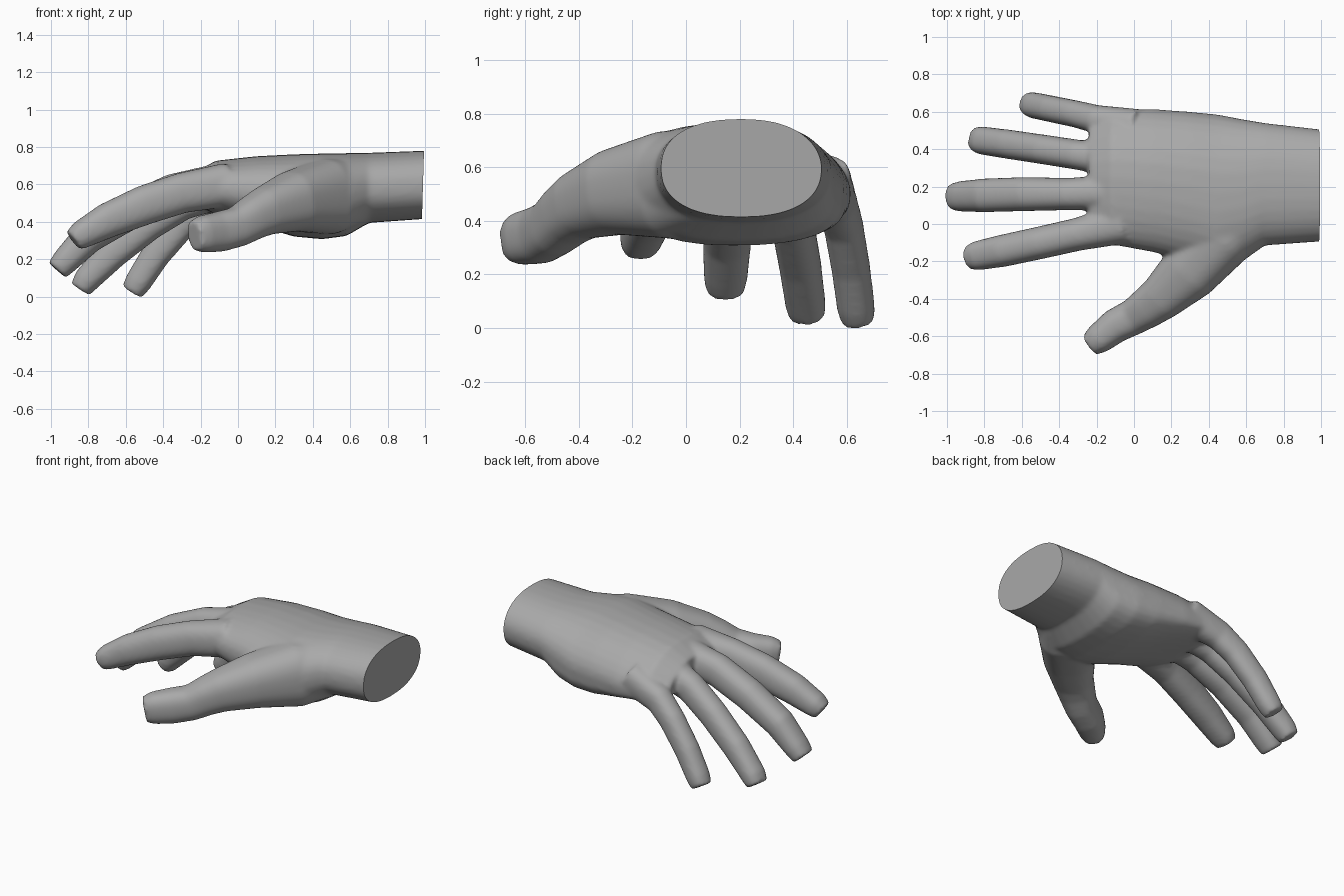
import bpy, bmesh, math
from mathutils import Vector

if "Cube" in bpy.data.objects:
    bpy.data.objects.remove(bpy.data.objects["Cube"])

skin = bpy.data.materials.new("grey")
skin.diffuse_color = (0.4, 0.4, 0.4, 1)
skin.use_nodes = True
skin.node_tree.nodes["Principled BSDF"].inputs["Base Color"].default_value = skin.diffuse_color
SIDES = 32
bm = bmesh.new()


def loft(rings):
    """Skin a list of point rings into a closed tube."""
    loops = [[bm.verts.new(p) for p in ring] for ring in rings]
    for a, b in zip(loops, loops[1:]):
        for i in range(SIDES):
            j = (i + 1) % SIDES
            bm.faces.new((a[i], a[j], b[j], b[i]))
    bm.faces.new(loops[0][::-1])
    bm.faces.new(loops[-1])


def sgnpow(v, e):
    return math.copysign(abs(v) ** e, v)


def finger(points, extra=(0.0, 0.0), power=0.85):
    """Tube through (x, y, z, half width, half thickness) stations."""
    centres = [Vector(p[:3]) for p in points]
    rings = []
    for i, p in enumerate(points):
        t = (centres[min(i + 1, len(points) - 1)] - centres[max(i - 1, 0)]).normalized()
        side = t.cross(Vector((0, 0, 1))).normalized()
        up = side.cross(t)
        ring = []
        for k in range(SIDES):
            a = math.tau * k / SIDES
            ring.append(centres[i] + side * (p[3] + extra[0]) * sgnpow(math.cos(a), power)
                        + up * (p[4] + extra[1]) * sgnpow(math.sin(a), power))
        rings.append(ring)
    loft(rings)


def palm(stations):
    """Tube along x from (x, y min, y max, z min, z max, droop of little-finger side)."""
    rings = []
    for x, y0, y1, z0, z1, droop in stations:
        ring = []
        for k in range(SIDES):
            a = math.tau * k / SIDES
            u = sgnpow(math.cos(a), 0.85)
            # flatter underside on the heel, sloping back on the little-finger side
            power = 0.85
            if u > 0:
                power = 1.0 if math.sin(a) > 0 else (0.6 if x < 0.65 else 0.85)
            v = sgnpow(math.sin(a), power)
            fall = droop * max(0, u) ** 2 * (1 if v >= 0 else 1 + 0.5 * v)
            z = (z0 + z1) / 2 + v * (z1 - z0) / 2 - fall
            ring.append(Vector((x, (y0 + y1) / 2 + u * (y1 - y0) / 2, z)))
        rings.append(ring)
    loft(rings)


# palm and wrist
palm([(-0.24, -0.04, 0.54, 0.50, 0.66, 0.09),
      (-0.12, -0.11, 0.615, 0.44, 0.728, 0.09),
      (0.10, -0.15, 0.615, 0.38, 0.752, 0.06),
      (0.30, -0.20, 0.60, 0.322, 0.762, 0.03),
      (0.45, -0.25, 0.585, 0.308, 0.766, 0.02),
      (0.58, -0.20, 0.56, 0.325, 0.768, 0.0),
      (0.70, -0.115, 0.54, 0.395, 0.77, 0.0),
      (1.05, -0.09, 0.50, 0.42, 0.783, 0.0)])

FAT = (0.010, 0.008)
# index finger
finger([(-0.88, -0.178, 0.30, 0.054, 0.052), (-0.84, -0.17, 0.33, 0.068, 0.067),
        (-0.70, -0.143, 0.407, 0.076, 0.086), (-0.50, -0.10, 0.49, 0.077, 0.098),
        (-0.30, -0.055, 0.555, 0.078, 0.10), (-0.05, 0.005, 0.60, 0.10, 0.11)], FAT)
# middle finger
finger([(-0.967, 0.146, 0.142, 0.062, 0.054), (-0.92, 0.148, 0.195, 0.072, 0.065),
        (-0.80, 0.153, 0.32, 0.08, 0.08), (-0.58, 0.16, 0.455, 0.081, 0.088),
        (-0.35, 0.16, 0.555, 0.076, 0.094), (-0.08, 0.17, 0.61, 0.085, 0.10)], FAT)
# ring finger
finger([(-0.842, 0.453, 0.042, 0.057, 0.050), (-0.81, 0.446, 0.09, 0.065, 0.063),
        (-0.67, 0.426, 0.235, 0.068, 0.077), (-0.48, 0.398, 0.39, 0.069, 0.083),
        (-0.30, 0.37, 0.505, 0.070, 0.088), (-0.06, 0.34, 0.585, 0.085, 0.098)], FAT)
# little finger
finger([(-0.565, 0.643, 0.027, 0.052, 0.052), (-0.533, 0.634, 0.08, 0.060, 0.063),
        (-0.44, 0.615, 0.225, 0.061, 0.070), (-0.31, 0.588, 0.38, 0.062, 0.075),
        (-0.20, 0.560, 0.47, 0.066, 0.083), (0.02, 0.52, 0.55, 0.085, 0.098)], FAT)
# thumb
finger([(-0.235, -0.648, 0.325, 0.062, 0.078), (-0.19, -0.615, 0.335, 0.080, 0.096),
        (-0.10, -0.545, 0.348, 0.092, 0.105), (0.0, -0.495, 0.375, 0.097, 0.104),
        (0.075, -0.445, 0.42, 0.110, 0.113), (0.145, -0.395, 0.457, 0.122, 0.125),
        (0.29, -0.26, 0.508, 0.158, 0.158), (0.47, -0.06, 0.535, 0.18, 0.20),
        (0.58, 0.06, 0.56, 0.17, 0.18)], (0.0, 0.003), 0.8)

bmesh.ops.recalc_face_normals(bm, faces=bm.faces)
mesh = bpy.data.meshes.new("hand")
bm.to_mesh(mesh)
bm.free()
hand = bpy.data.objects.new("hand", mesh)
bpy.context.collection.objects.link(hand)
bpy.context.view_layer.objects.active = hand
hand.select_set(True)

# fuse the parts into one skin and soften the joins
fuse = hand.modifiers.new("fuse", 'REMESH')
fuse.mode = 'VOXEL'
fuse.voxel_size = 0.012
soften = hand.modifiers.new("soften", 'SMOOTH')
soften.factor = 0.5
soften.iterations = 12
for m in ("fuse", "soften"):
    bpy.ops.object.modifier_apply(modifier=m)

# flat cut at the wrist
bm = bmesh.new()
bm.from_mesh(hand.data)
cut = bmesh.ops.bisect_plane(bm, geom=bm.verts[:] + bm.edges[:] + bm.faces[:],
                             plane_co=(0.989, 0.2, 0.6), plane_no=(1, 0, -0.03),
                             clear_outer=True)
edges = [e for e in cut["geom_cut"] if isinstance(e, bmesh.types.BMEdge)]
bmesh.ops.contextual_create(bm, geom=edges)
bmesh.ops.recalc_face_normals(bm, faces=bm.faces)
# rest the lowest fingertip on the ground
low = min(v.co.z for v in bm.verts)
bmesh.ops.translate(bm, verts=bm.verts, vec=(0, 0, -low))
bm.to_mesh(hand.data)
bm.free()
hand.data.materials.clear()
hand.data.materials.append(skin)
for p in hand.data.polygons:
    p.material_index = 0
bpy.ops.object.shade_smooth_by_angle(angle=math.radians(45))
